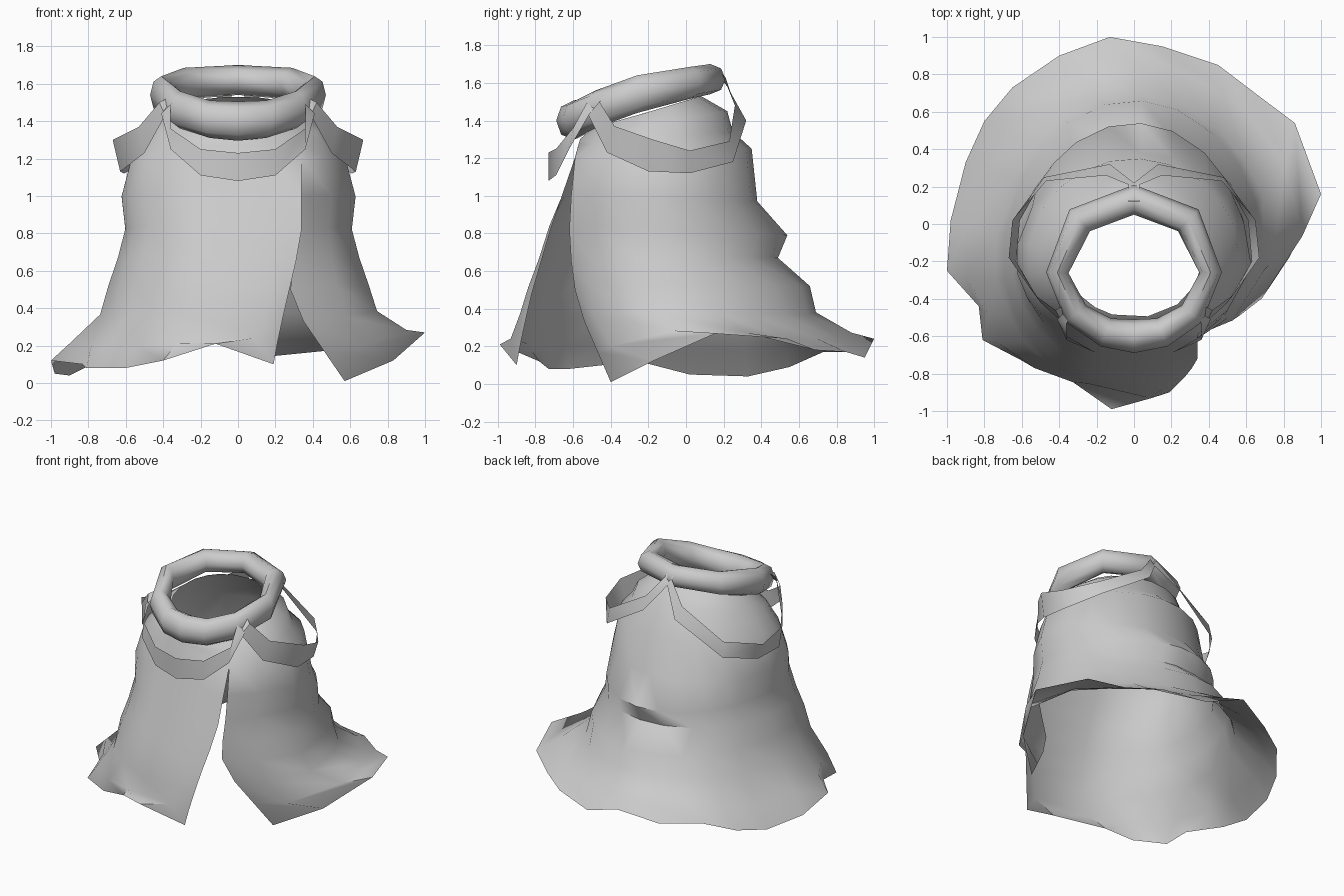
import bpy, bmesh, math
from mathutils import Vector

if "Cube" in bpy.data.objects:
    bpy.data.objects.remove(bpy.data.objects["Cube"], do_unlink=True)

COLOR = (0.6, 0.6, 0.6, 1)
cloth_grey = bpy.data.materials.new("cloth_grey")
cloth_grey.use_nodes = True
cloth_grey.diffuse_color = COLOR
cloth_grey.node_tree.nodes["Principled BSDF"].inputs["Base Color"].default_value = COLOR


def sheet(name, rows, close_u=False, close_v=False, angle=50):
    """Skin a grid of points into one smooth surface."""
    bm = bmesh.new()
    grid = [[bm.verts.new(p) for p in row] for row in rows]
    nr, nc = len(grid), len(grid[0])
    for r in range(nr if close_v else nr - 1):
        for c in range(nc if close_u else nc - 1):
            a, b = grid[r], grid[(r + 1) % nr]
            d = (c + 1) % nc
            bm.faces.new((a[c], b[c], b[d], a[d]))
    bmesh.ops.remove_doubles(bm, verts=bm.verts, dist=0.0005)
    bmesh.ops.recalc_face_normals(bm, faces=bm.faces)
    mesh = bpy.data.meshes.new(name)
    bm.to_mesh(mesh)
    bm.free()
    mesh.materials.append(cloth_grey)
    obj = bpy.data.objects.new(name, mesh)
    bpy.context.collection.objects.link(obj)
    bpy.ops.object.select_all(action="DESELECT")
    obj.select_set(True)
    bpy.context.view_layer.objects.active = obj
    bpy.ops.object.shade_smooth_by_angle(angle=math.radians(angle))
    return obj


def mirrored(points):
    return [Vector((-p[0], p[1], p[2])) for p in points]


# Cloak: hem from the side of the slit, round the back, to the front panel
CENTRE_Y = -0.2
hem = [Vector(p) for p in (
    (.57, -.4, .01), (.83, -.18, .12), (1, .16, .27), (.86, .54, .24),
    (.66, .69, .18), (.45, .85, .17), (.15, .95, .14), (-.13, 1, .24),
    (-.4, .9, .17), (-.65, .73, .17), (-.8, .55, .09), (-.9, .33, .04),
    (-.98, .02, .05), (-1, -.25, .12), (-.83, -.44, .1), (-.81, -.62, .08),
    (-.6, -.73, .08), (-.4, -.78, .12), (-.12, -.99, .21), (.19, -.9, .1))]
# Folded rings: half width, front y, back y, front z, back z
rings = [
    (.36, -.5, .08, 1.36, 1.53), (.46, -.57, .22, 1.3, 1.45),
    (.5, -.58, .25, 1.27, 1.34), (.57, -.6, .35, 1.2, 1.25),
    (.63, -.66, .38, 1.02, .97), (.61, -.74, .54, .85, .79),
    (.65, -.8, .49, .67, .67), (.7, -.86, .66, .53, .52),
    (.71, -.9, .65, .4, .4), (.82, -.94, .78, .29, .3)]
# Free edges of the slit, below the closed neck
side_edge = [(.34, -.59, 1.2), (.34, -.61, 1), (.33, -.62, .82), (.3, -.61, .65),
             (.28, -.59, .5), (.35, -.54, .33), (.46, -.47, .17)]
front_edge = [(.34, -.59, 1.2), (.34, -.66, 1), (.34, -.72, .82), (.31, -.77, .65),
              (.27, -.82, .48), (.24, -.85, .35), (.21, -.88, .21)]
OPEN_ROW = 3


def hem_angle(p):
    a = math.degrees(math.atan2(p.y - CENTRE_Y, p.x))
    return a + 360 if a < -45 else a


start, end = hem_angle(hem[0]), hem_angle(hem[-1])
last = len(hem) - 1
rows = []
for r, (rx, yf, yb, zf, zb) in enumerate(rings):
    row = []
    for c, h in enumerate(hem):
        a = math.radians(-50 + 360 * (hem_angle(h) - start) / (end - start))
        s = math.sin(a)
        depth = yb - CENTRE_Y if s > 0 else CENTRE_Y - yf
        k = (s + 1) / 2
        p = Vector((rx * math.cos(a), CENTRE_Y + depth * s, zf + (zb - zf) * k))
        if r == len(rings) - 1:
            p = p.lerp(h, 0.45)
        elif r == len(rings) - 2:
            p = p.lerp(h, 0.12)
        if r >= OPEN_ROW:
            if c < 2:
                p = p.lerp(Vector(side_edge[r - OPEN_ROW]), (1, .3)[c])
            elif c > last - 2:
                p = p.lerp(Vector(front_edge[r - OPEN_ROW]), (1, .3)[last - c])
        row.append(p)
    rows.append(row)
rows.append(hem)
sheet("cloak", rows, angle=60)

# Padded collar: centre line of the right half (back to front), half width, half height
half = [(0, .13, 1.62, .08, .08), (.29, .02, 1.6, .08, .085), (.41, -.26, 1.54, .06, .1),
        (.31, -.48, 1.46, .07, .1), (.15, -.58, 1.41, .08, .1), (0, -.6, 1.4, .09, .105)]
loop = half + [(-x, y, z, w, h) for x, y, z, w, h in half[-2:0:-1]]
SIDES = 8
collar = []
for i, (x, y, z, w, h) in enumerate(loop):
    before, after = loop[i - 1], loop[(i + 1) % len(loop)]
    along = Vector((after[0] - before[0], after[1] - before[1], 0)).normalized()
    out = Vector((-along.y, along.x, 0))
    collar.append([Vector((x, y, z)) + out * w * math.cos(t) + Vector((0, 0, h * math.sin(t)))
                   for t in (math.tau * j / SIDES for j in range(SIDES))])
sheet("padded_collar", collar, close_u=True, close_v=True, angle=60)

# Front swag hanging between the two front ties
top = [(.29, -.43, 1.53), (.36, -.53, 1.49), (.36, -.6, 1.36), (.2, -.69, 1.25)]
low = [(.33, -.41, 1.54), (.41, -.51, 1.44), (.36, -.62, 1.25), (.2, -.69, 1.11)]
sheet("front_swag", [
    [Vector(p) for p in top] + [Vector((0, -.73, 1.23))] + mirrored(top)[::-1],
    [Vector(p) for p in low] + [Vector((0, -.73, 1.08))] + mirrored(low)[::-1]])

# Side swags from each front tie to the back tie
top = [Vector(p) for p in (
    (.33, -.41, 1.55), (.42, -.46, 1.5), (.53, -.38, 1.37), (.67, -.18, 1.3),
    (.65, .02, 1.24), (.47, .23, 1.29), (.15, .26, 1.48), (.03, .21, 1.63), (.03, .12, 1.7))]
low = [Vector(p) for p in (
    (.3, -.44, 1.54), (.39, -.52, 1.43), (.5, -.42, 1.23), (.63, -.2, 1.13),
    (.61, .02, 1.12), (.48, .25, 1.18), (.13, .32, 1.4), (0, .22, 1.58), (-.03, .12, 1.7))]
sheet("left_swag", [top, low])
sheet("right_swag", [mirrored(top), mirrored(low)])
